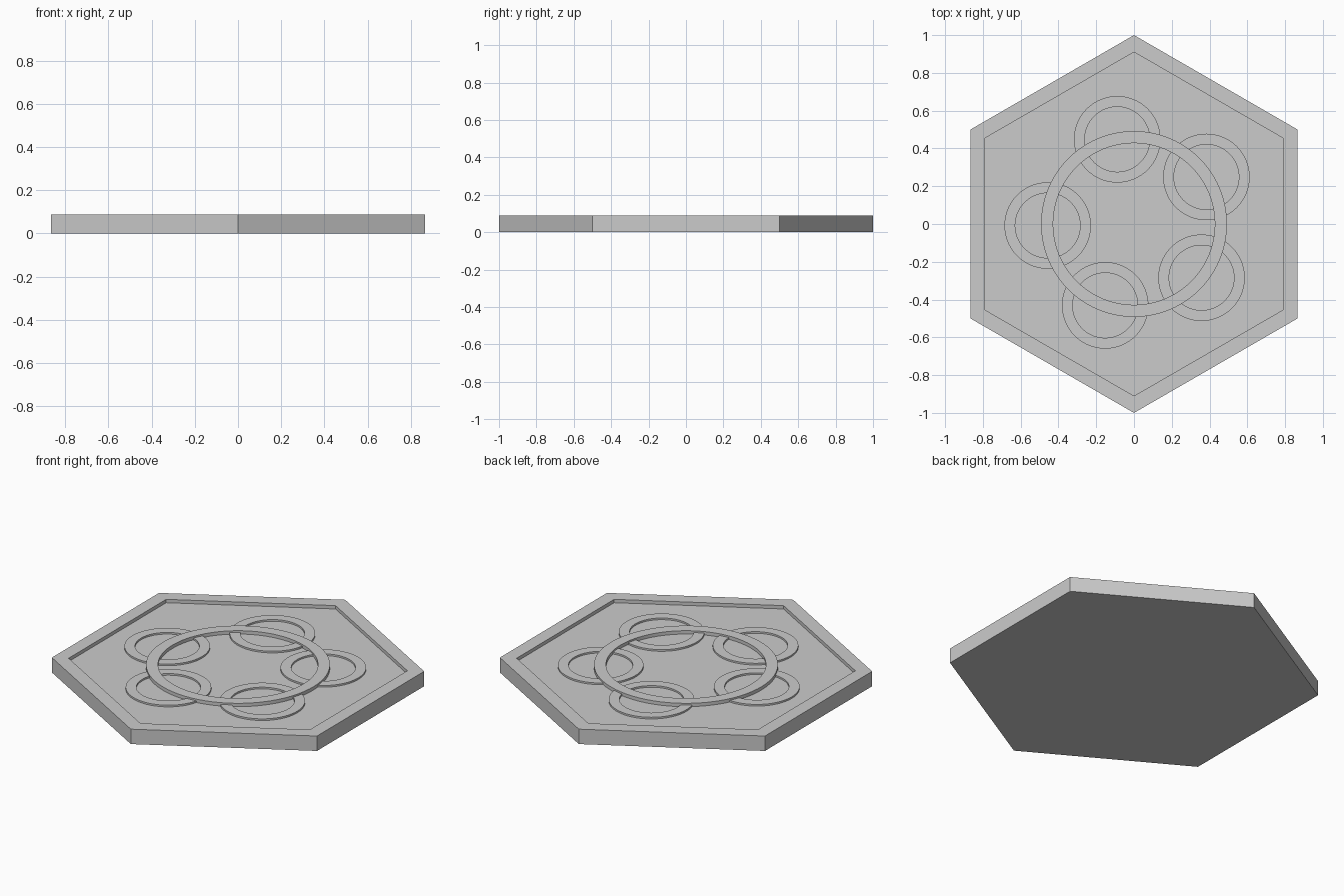
import bpy, bmesh
from math import sin, cos, pi, radians

if "Cube" in bpy.data.objects:
    bpy.data.objects.remove(bpy.data.objects["Cube"])


def lathe(name, profile, sides, start=0.0, centre=(0, 0), closed=True):
    """Sweep an (r, z) profile around z; open profiles get capped at both ends."""
    bm = bmesh.new()
    loops = []
    for r, z in profile:
        loops.append([bm.verts.new((centre[0] + r * cos(start + 2 * pi * i / sides),
                                    centre[1] + r * sin(start + 2 * pi * i / sides), z))
                      for i in range(sides)])
    pairs = list(zip(loops, loops[1:]))
    if closed:
        pairs.append((loops[-1], loops[0]))
    for a, b in pairs:
        for i in range(sides):
            j = (i + 1) % sides
            bm.faces.new((a[i], a[j], b[j], b[i]))
    if not closed:
        bm.faces.new(loops[0])
        bm.faces.new(loops[-1])
    bmesh.ops.recalc_face_normals(bm, faces=bm.faces)
    mesh = bpy.data.meshes.new(name)
    bm.to_mesh(mesh)
    bm.free()
    obj = bpy.data.objects.new(name, mesh)
    bpy.context.collection.objects.link(obj)
    return obj


def ring(name, outer, inner, top, centre=(0, 0)):
    """Flat-topped round ring sunk slightly into the tile floor."""
    base = FLOOR - 0.01
    obj = lathe(name, [(outer, base), (outer, top), (inner, top), (inner, base)],
                96, centre=centre)
    bpy.ops.object.select_all(action='DESELECT')
    obj.select_set(True)
    bpy.context.view_layer.objects.active = obj
    bpy.ops.object.shade_smooth_by_angle(angle=radians(30))


TOP, FLOOR = 0.088, 0.068

# Hexagonal tile with raised rim and recessed floor
lathe("hex_tile", [(1, 0), (1, TOP), (0.91, TOP), (0.91, FLOOR)], 6,
      start=pi / 2, closed=False)

# Large central ring
ring("central_ring", 0.492, 0.428, TOP)

# Five smaller rings around it, lower than the central one
for n, deg in enumerate((33, 101.2, 181, 250.5, 321.5)):
    a = radians(deg)
    ring(f"small_ring_{n + 1}", 0.229, 0.172, 0.078, (0.457 * cos(a), 0.457 * sin(a)))
